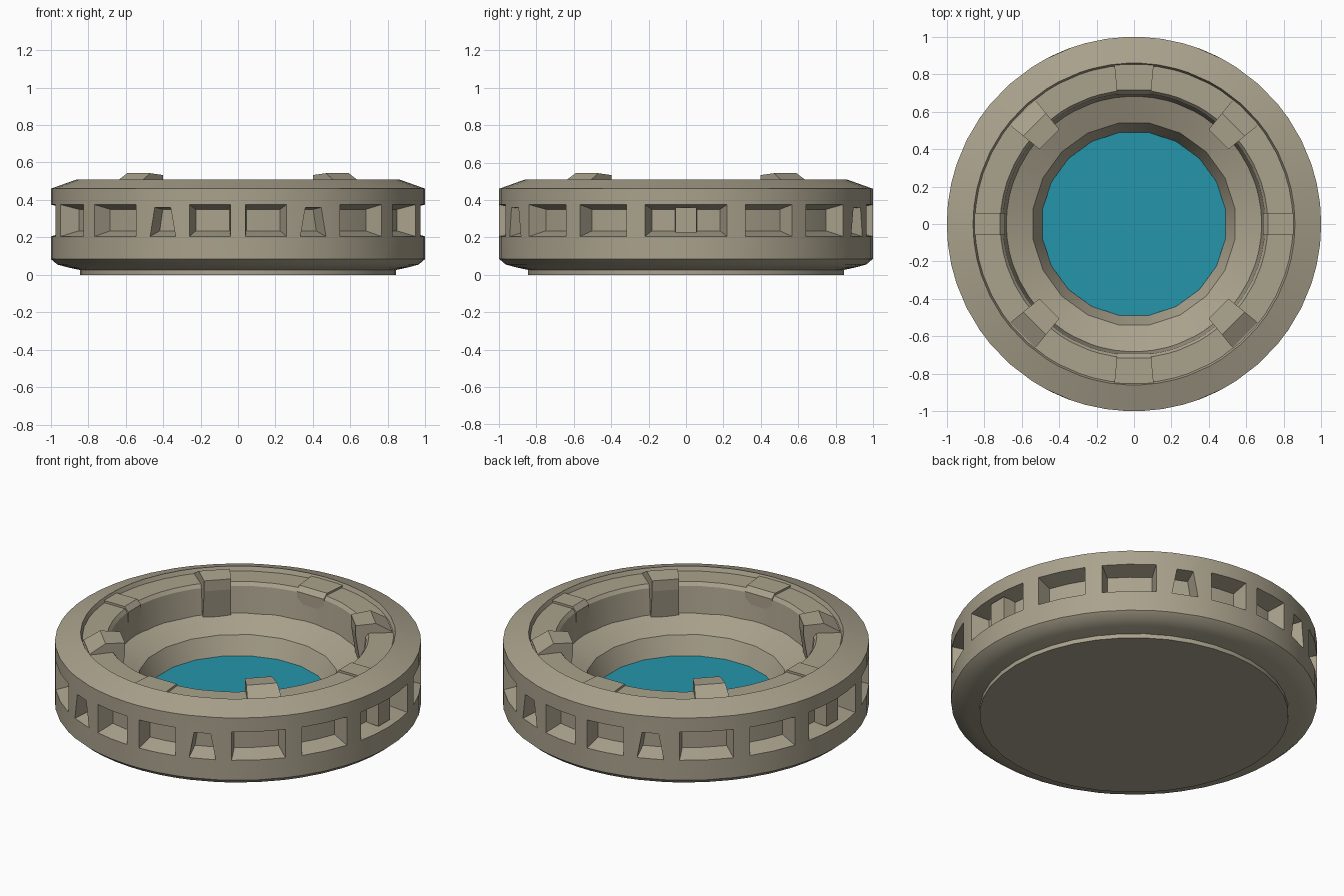
import bpy, bmesh, math

if "Cube" in bpy.data.objects:
    bpy.data.objects.remove(bpy.data.objects["Cube"])

def material(name, col):
    m = bpy.data.materials.new(name)
    m.diffuse_color = (*col, 1)
    m.use_nodes = True
    m.node_tree.nodes["Principled BSDF"].inputs["Base Color"].default_value = m.diffuse_color
    return m

STONE = material("warm_grey_stone", (0.40, 0.36, 0.265))
WATER = material("teal_water", (0.018, 0.30, 0.40))

def pol(r, deg, z):
    a = math.radians(deg)
    return (r * math.cos(a), r * math.sin(a), z)

def finish(name, bm, mat, smooth=30):
    bmesh.ops.recalc_face_normals(bm, faces=bm.faces[:])
    me = bpy.data.meshes.new(name)
    bm.to_mesh(me)
    bm.free()
    me.materials.append(mat)
    ob = bpy.data.objects.new(name, me)
    bpy.context.collection.objects.link(ob)
    if smooth:
        bpy.ops.object.select_all(action='DESELECT')
        ob.select_set(True)
        bpy.context.view_layer.objects.active = ob
        bpy.ops.object.shade_smooth_by_angle(angle=math.radians(smooth))
    return ob

def lathe(bm, profile, angles, skip=(), cap_first=False, cap_last=False):
    rows = [[bm.verts.new(pol(r, a, z)) for a in angles] for r, z in profile]
    n = len(angles)
    for i in range(len(rows) - 1):
        for j in range(n):
            if (i, j) not in skip:
                k = (j + 1) % n
                bm.faces.new((rows[i][j], rows[i][k], rows[i + 1][k], rows[i + 1][j]))
    if cap_first:
        bm.faces.new(rows[0])
    if cap_last:
        bm.faces.new(rows[-1])
    return rows

# Window layout: one quadrant mirrored to the other three
windows = [(-12.7, 12.7, 4, 0), (167.3, 192.7, 4, 0)]
for a, b, n, taper in [(18.5, 34.5, 2, 0), (40, 57, 2, 0), (62, 70.5, 1, 1.6), (75, 87.7, 2, 0)]:
    for s, e in [(a, b), (180 - b, 180 - a), (180 + a, 180 + b), (360 - b, 360 - a)]:
        windows.append((s, e, n, taper))
windows.sort()

angles, spans = [], []
for s, e, n, taper in windows:
    first = len(angles)
    angles += [s + (e - s) * i / n for i in range(n + 1)]
    spans.append((first, n, taper))

# Outer ring with recessed windows
bm = bmesh.new()
profile = [(0.84, 0.025), (0.91, 0.04), (0.965, 0.055), (1.0, 0.085), (1.0, 0.205), (1.0, 0.375),
           (1.0, 0.46), (0.86, 0.51), (0.85, 0.485), (0.715, 0.485), (0.70, 0.465), (0.68, 0.29)]
LOW = 4
skip = {(LOW, f + i) for f, n, t in spans for i in range(n)}
rows = lathe(bm, profile, angles, skip)
for f, n, taper in spans:
    lo, hi = rows[LOW][f:f + n + 1], rows[LOW + 1][f:f + n + 1]
    mid = (angles[f] + angles[f + n]) / 2
    if taper:
        hi[0].co = pol(1, angles[f] + taper, 0.36)
        hi[-1].co = pol(1, angles[f + n] - taper, 0.36)
    blo, bhi = [], []
    for i in range(n + 1):
        a = mid + (angles[f + i] - mid) * 0.92
        at = mid + (a - mid) * (0.7 if taper else 1)
        blo.append(bm.verts.new(pol(0.90, a, 0.235)))
        bhi.append(bm.verts.new(pol(0.90, at, 0.35)))
    for i in range(n):
        bm.faces.new((lo[i], lo[i + 1], blo[i + 1], blo[i]))
        bm.faces.new((blo[i], blo[i + 1], bhi[i + 1], bhi[i]))
        bm.faces.new((bhi[i], bhi[i + 1], hi[i + 1], hi[i]))
    bm.faces.new((lo[0], blo[0], bhi[0], hi[0]))
    bm.faces.new((lo[n], hi[n], bhi[n], blo[n]))
finish("outer_ring", bm, STONE)

# Foot slab under the ring
round40 = [i * 9 for i in range(40)]
bm = bmesh.new()
lathe(bm, [(0.845, 0), (0.845, 0.045)], round40, cap_first=True, cap_last=True)
finish("foot_slab", bm, STONE)

# Sloped inner basin and water
round20 = [i * 18 + 9 for i in range(20)]
bm = bmesh.new()
lathe(bm, [(0.70, 0.315), (0.545, 0.245), (0.49, 0.12)], round20)
finish("basin", bm, STONE)
bm = bmesh.new()
lathe(bm, [(0.495, 0.14)], round20, cap_first=True)
for face in bm.faces:
    if face.normal.z < 0:
        face.normal_flip()
finish("water", bm, WATER, 0)

def prism(name, section, deg, w_in, w_out):
    """Radial cross-section given width around the ring, tapering with radius."""
    bm = bmesh.new()
    ca, sa = math.cos(math.radians(deg)), math.sin(math.radians(deg))
    r0, r1 = min(p[0] for p in section), max(p[0] for p in section)
    sides = []
    for s in (-1, 1):
        ring = []
        for r, z in section:
            h = s * (w_in + (w_out - w_in) * (r - r0) / (r1 - r0)) / 2
            ring.append(bm.verts.new((r * ca - h * sa, r * sa + h * ca, z)))
        sides.append(ring)
        bm.faces.new(ring)
    n = len(section)
    for i in range(n):
        k = (i + 1) % n
        bm.faces.new((sides[0][i], sides[0][k], sides[1][k], sides[1][i]))
    finish(name, bm, STONE, 0)

# Raised diagonal clamps, flush cardinal clamps, and window dividers
raised = [(0.84, 0.49), (0.75, 0.543), (0.64, 0.533), (0.64, 0.47), (0.665, 0.30), (0.84, 0.30)]
flush = [(0.852, 0.498), (0.715, 0.498), (0.69, 0.47), (0.69, 0.40), (0.852, 0.40)]
post = [(0.88, 0.235), (0.975, 0.225), (0.975, 0.36), (0.88, 0.355)]
for i in range(4):
    prism(f"raised_clamp_{i + 1}", raised, 45 + 90 * i, 0.15, 0.19)
    prism(f"flush_clamp_{i + 1}", flush, 90 * i, 0.12 if i % 2 == 0 else 0.18, 0.12 if i % 2 == 0 else 0.21)
for i in range(2):
    prism(f"window_divider_{i + 1}", post, 180 * i, 0.12, 0.11)
